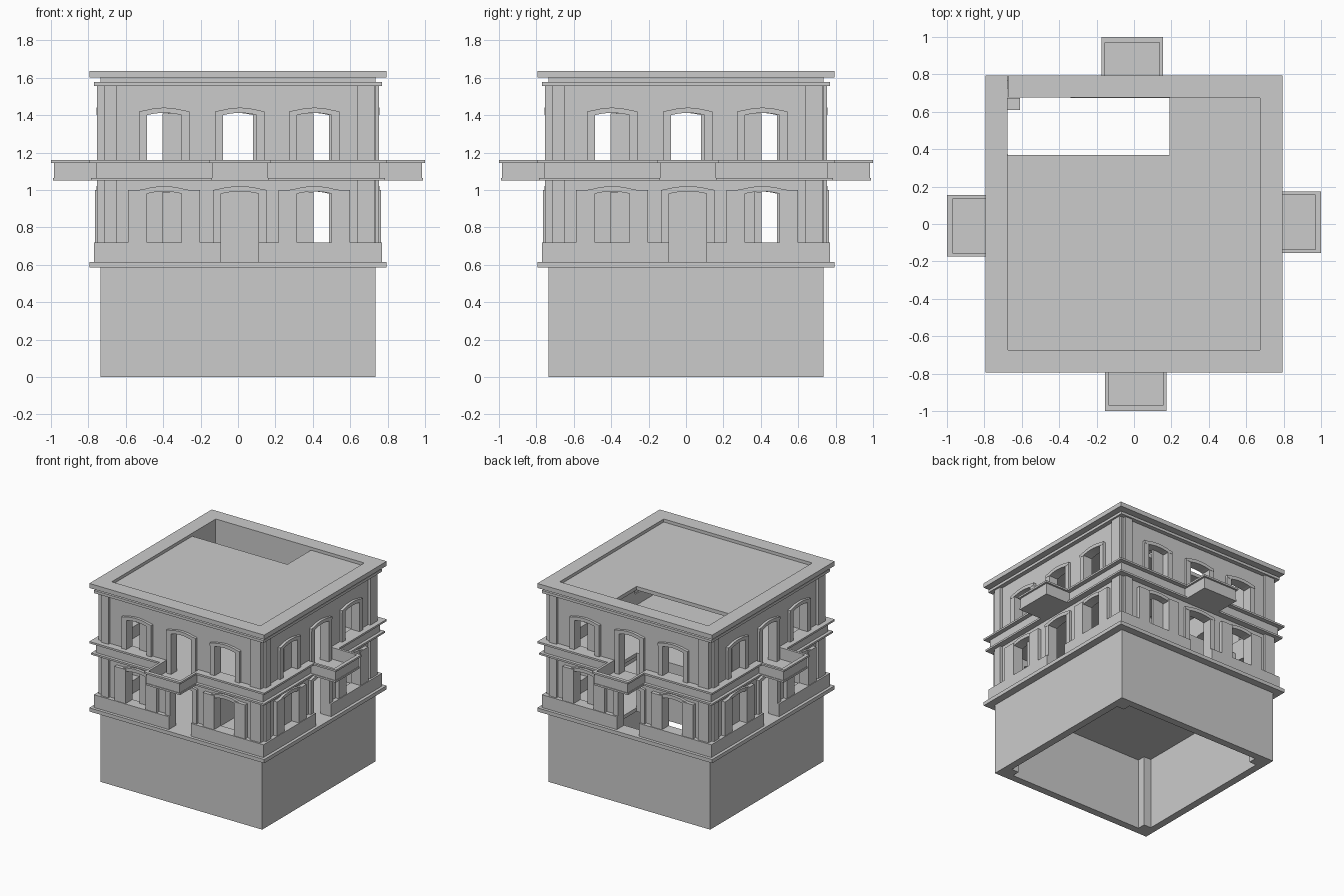
import bpy
import bmesh
from math import radians
from mathutils import Matrix

old = bpy.data.objects.get("Cube")
if old:
    bpy.data.objects.remove(old, do_unlink=True)

plaster = bpy.data.materials.new("grey plaster")
plaster.use_nodes = True
GREY = (0.6, 0.6, 0.6, 1)
plaster.diffuse_color = GREY
plaster.node_tree.nodes["Principled BSDF"].inputs["Base Color"].default_value = GREY

OUT, INN = 0.735, 0.675          # wall faces
MID = 0.01                       # centre of the door bay
WINDOWS = (-0.395, 0.408)        # window centres
HALF = 0.092                     # half width of windows
DOOR = 0.1                       # half width of ground door
BALCONY_DOOR = 0.09
FLOOR, SILL, BELT, FLOOR2, BELT_TOP, TOP = 0.615, 0.72, 1.05, 1.065, 1.16, 1.6
LOW_ARCH, HIGH_ARCH, RISE = 0.98, 1.4, 0.012


def prism(bm, outline, y0, y1):
    """Extrude an outline in x and z from y0 to y1."""
    a = [bm.verts.new((x, y0, z)) for x, z in outline]
    b = [bm.verts.new((x, y1, z)) for x, z in outline]
    bm.faces.new(a)
    bm.faces.new(b[::-1])
    for i in range(len(a)):
        j = (i + 1) % len(a)
        bm.faces.new((a[j], a[i], b[i], b[j]))


def box(bm, x0, x1, y0, y1, z0, z1):
    prism(bm, [(x0, z0), (x1, z0), (x1, z1), (x0, z1)], y0, y1)


def arc(cx, half, z, rise, n=8):
    steps = [2 * i / n - 1 for i in range(n + 1)]
    return [(cx + half * t, z + rise * (1 - t * t)) for t in steps]


def part(name, build, sides=4):
    """Build a part once and repeat it round the sides."""
    bm = bmesh.new()
    build(bm)
    source = bm.verts[:] + bm.edges[:] + bm.faces[:]
    for k in range(1, sides):
        copy = bmesh.ops.duplicate(bm, geom=source)["geom"]
        verts = [v for v in copy if isinstance(v, bmesh.types.BMVert)]
        bmesh.ops.rotate(bm, verts=verts, matrix=Matrix.Rotation(radians(90 * k), 3, 'Z'))
    bmesh.ops.recalc_face_normals(bm, faces=bm.faces[:])
    mesh = bpy.data.meshes.new(name)
    bm.to_mesh(mesh)
    bm.free()
    mesh.materials.append(plaster)
    obj = bpy.data.objects.new(name, mesh)
    bpy.context.collection.objects.link(obj)


def ring(name, o, i, z0, z1):
    part(name, lambda bm: box(bm, -o, i, -o, -i, z0, z1))


def storey(bm, z0, z1, sill, spring, door_half):
    """One wall with a window, a door and a window."""
    x = -OUT
    bays = [(WINDOWS[0], HALF, sill), (MID, door_half, z0), (WINDOWS[1], HALF, sill)]
    for cx, half, bottom in bays:
        box(bm, x, cx - half, -OUT, -INN, z0, z1)
        if bottom > z0:
            box(bm, cx - half, cx + half, -OUT, -INN, z0, bottom)
        lintel = arc(cx, half, spring, RISE) + [(cx + half, z1), (cx - half, z1)]
        prism(bm, lintel, -OUT, -INN)
        x = cx + half
    box(bm, x, INN, -OUT, -INN, z0, z1)


def hood(bm, cx, half, spring, edge=0.043):
    """Arched moulding with flat ears over an opening."""
    w, inner, ear = half + edge, half + 0.01, spring + 0.02
    top = [(cx + w, ear)] + arc(cx, inner, ear + 0.006, 0.014)[::-1] + [(cx - w, ear)]
    under = [(cx - w, spring)] + arc(cx, half, spring, RISE) + [(cx + w, spring)]
    prism(bm, under + top, -0.757, -OUT)


def jambs(bm, cx, half, z0, z1, edge=0.043):
    for a, b in ((-half - edge, -half), (half, half + edge)):
        box(bm, cx + a, cx + b, -0.755, -OUT, z0, z1)


# Hollow base with inner corner posts, and its ledge
ring("base_wall", OUT, INN, 0, 0.59)
part("base_corner_post", lambda bm: box(bm, -INN, -0.61, -INN, -0.61, 0, 0.585))
ring("base_ledge", 0.795, INN, 0.585, FLOOR)

# Walls
part("lower_wall", lambda bm: storey(bm, FLOOR, FLOOR2, SILL, LOW_ARCH, DOOR))
part("upper_wall", lambda bm: storey(bm, FLOOR2, TOP, BELT_TOP, HIGH_ARCH, BALCONY_DOOR))


def plinth(bm):
    box(bm, -0.77, MID - DOOR, -0.77, -OUT, FLOOR, SILL)
    box(bm, MID + DOOR, OUT, -0.77, -OUT, FLOOR, SILL)


def pilasters(bm):
    for z0, z1 in ((SILL, BELT), (BELT_TOP, 1.555)):
        box(bm, -0.715, -0.65, -0.755, -OUT, z0, z1)
        box(bm, 0.64, 0.733, -0.755, -OUT, z0, z1)


def shutters(bm):
    for cx in WINDOWS:
        for side in (-1, 1):
            x = cx + side * (HALF + 0.05)
            box(bm, x - 0.05, x + 0.05, -0.765, -OUT, SILL, 1.0)


def leaves(bm):
    # one closed half in the left window of each storey
    cx = WINDOWS[0]
    for z0, z1 in ((SILL, LOW_ARCH), (BELT_TOP, HIGH_ARCH)):
        box(bm, cx - 0.008, cx + HALF, -0.7, -0.685, z0, z1 + 0.01)


def surrounds(bm):
    for cx, half in ((WINDOWS[0], HALF), (MID, BALCONY_DOOR), (WINDOWS[1], HALF)):
        hood(bm, cx, half, HIGH_ARCH)
        jambs(bm, cx, half, FLOOR2 if cx == MID else BELT_TOP, HIGH_ARCH)


def lower_hoods(bm):
    for cx, half in ((WINDOWS[0], HALF), (MID, DOOR), (WINDOWS[1], HALF)):
        hood(bm, cx, half, LOW_ARCH)
    jambs(bm, MID, DOOR, FLOOR, LOW_ARCH)


part("plinth", plinth)
part("corner_pilaster", pilasters)
part("window_shutter", shutters)
part("window_leaf", leaves)
part("upper_surround", surrounds)
part("lower_hood", lower_hoods)

# Belt course and balcony share three layers: lip, band and rail
LAYERS = (("lip", 0.785, 0.19, BELT, FLOOR2),
          ("band", 0.76, 0.185, FLOOR2, 1.145),
          ("rail", 0.795, 0.2, 1.145, BELT_TOP))
B_IN = 0.15


def belt(bm):
    for _, o, _, z0, z1 in LAYERS:
        box(bm, -o, MID - B_IN, -o, -OUT, z0, z1)
        box(bm, MID + B_IN, OUT, -o, -OUT, z0, z1)


def balcony(bm):
    for name, _, reach, z0, z1 in LAYERS:
        w, front = reach - 0.035, -0.8 - reach
        if name == "lip":
            box(bm, MID - w, MID + w, front, -OUT, z0, z1)
            continue
        box(bm, MID - w, MID + w, front, -0.97, z0, z1)
        for side in (-1, 1):
            a, b = sorted((MID + side * w, MID + side * (B_IN - 0.005)))
            box(bm, a, b, -0.97, -OUT, z0, z1)


part("belt_course", belt)
part("balcony", balcony)

# Top mouldings and parapet
ring("upper_moulding", 0.77, OUT - 0.01, 1.555, 1.577)
ring("cornice", 0.795, INN, TOP, 1.637)


# Floors and roof with the stairwell left open at one corner
def slab(name, top):
    def build(bm):
        box(bm, -INN, INN, -INN, 0.37, top - 0.03, top)
        box(bm, 0.19, INN, 0.37, INN, top - 0.03, top)
    part(name, build, 1)


slab("ground_floor", FLOOR)
slab("upper_floor", FLOOR2)
slab("roof", 1.612)


# Partitions on the lower storey
def partitions(bm):
    box(bm, -INN, 0.19, 0.35, 0.37, FLOOR, FLOOR2 - 0.03)
    box(bm, 0.17, 0.19, -INN, 0.35, FLOOR, FLOOR2 - 0.03)


part("partition_wall", partitions, 1)
